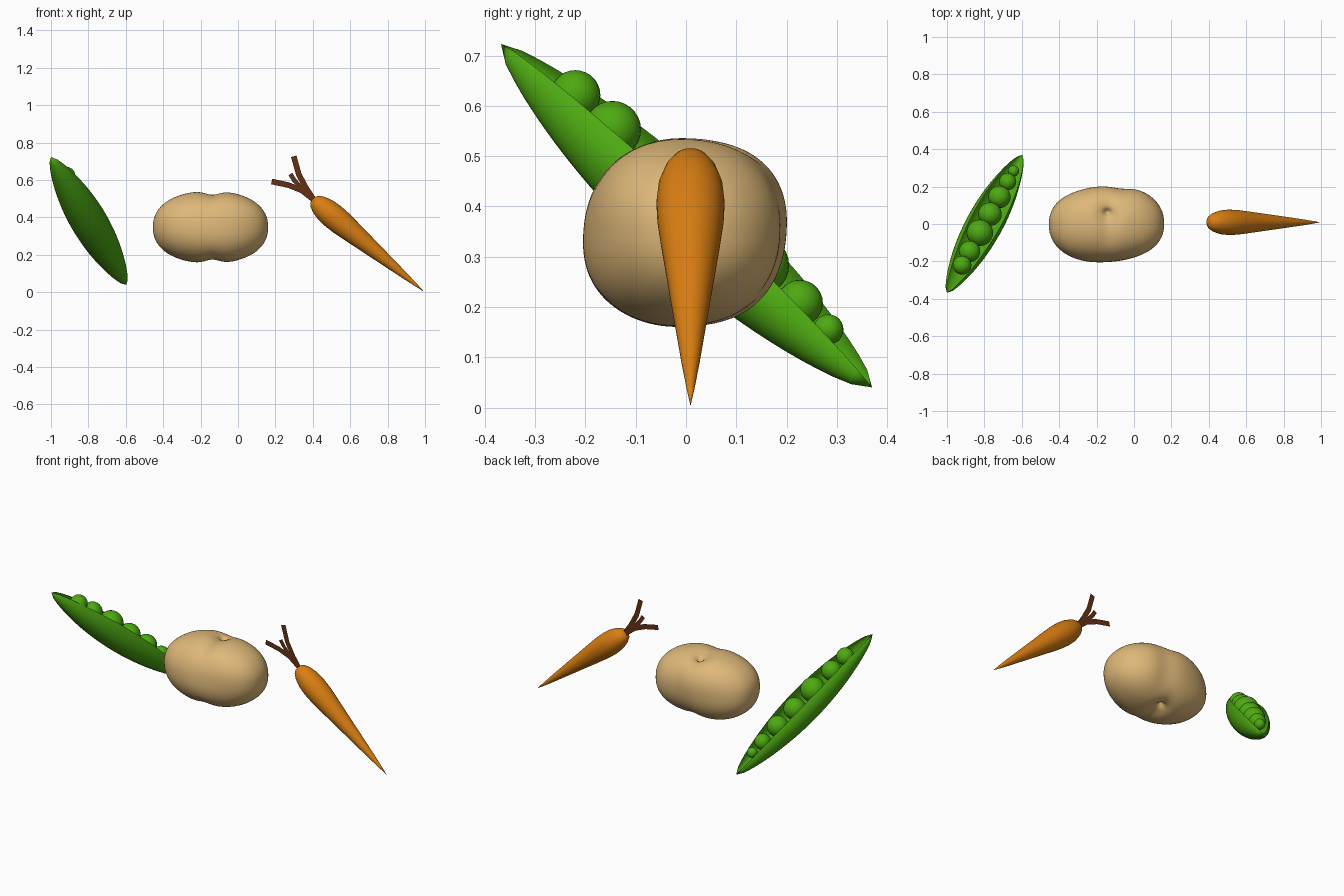
import bpy, bmesh, math
from mathutils import Vector, Matrix

if "Cube" in bpy.data.objects:
    bpy.data.objects.remove(bpy.data.objects["Cube"])


def material(name, rgb):
    m = bpy.data.materials.new(name)
    m.diffuse_color = (*rgb, 1)
    m.use_nodes = True
    m.node_tree.nodes["Principled BSDF"].inputs["Base Color"].default_value = m.diffuse_color
    return m


TAN = material("potato tan", (0.73, 0.48, 0.19))
ORANGE = material("carrot orange", (0.70, 0.21, 0.006))
BROWN = material("stalk brown", (0.13, 0.03, 0.007))
GREEN = material("pea green", (0.075, 0.40, 0.006))


def finish(bm, name, mat, angle=60):
    me = bpy.data.meshes.new(name)
    bm.normal_update()
    bm.to_mesh(me)
    bm.free()
    ob = bpy.data.objects.new(name, me)
    bpy.context.collection.objects.link(ob)
    me.materials.append(mat)
    bpy.ops.object.select_all(action='DESELECT')
    ob.select_set(True)
    bpy.context.view_layer.objects.active = ob
    bpy.ops.object.shade_smooth_by_angle(angle=math.radians(angle))
    return ob


def loft(bm, rings, closed):
    """Join equal-length rings of points with quads."""
    rows = [[bm.verts.new(p) for p in r] for r in rings]
    n = len(rows[0])
    for a, b in zip(rows, rows[1:]):
        for i in range(n if closed else n - 1):
            j = (i + 1) % n
            bm.faces.new((a[i], a[j], b[j], b[i]))
    bmesh.ops.remove_doubles(bm, verts=bm.verts, dist=1e-5)


# Potato: squarish ellipsoid, pinched into two lobes, with an eye above and below
def gauss(d, w):
    return math.exp(-(d / w) ** 2)


bm = bmesh.new()
bmesh.ops.create_icosphere(bm, subdivisions=6, radius=1)
for v in bm.verts:
    n = v.co.copy()
    k = sum(abs(c) ** 2.25 for c in n) ** (-1 / 2.25)
    p = Vector((n.x * 0.308, n.y * 0.203, n.z * 0.193)) * k
    side = abs(n.z) ** 2
    p.z *= 1 - 0.09 * gauss(p.x - 0.01, 0.05) * side          # valley between lobes
    eye = math.hypot(p.x - 0.005, p.y - 0.06)
    p.z *= 1 - side * (0.10 * gauss(eye, 0.06) + 0.16 * gauss(eye, 0.018))
    if p.y > 0:                                               # hollow at the back
        p.y *= 1 - 0.07 * gauss(p.x - 0.08, 0.07)
    p.y += 0.006 * math.sin(9 * p.x + 11 * p.z)               # gentle lumps
    v.co = p + Vector((-0.147, 0, 0.348))
finish(bm, "potato", TAN)

# Carrot: turned profile (distance along the root, radius)
top, tip = Vector((0.398, 0.009, 0.498)), Vector((0.995, 0.009, 0.003))
axis = (tip - top).normalized()
length = (tip - top).length
side, up = Vector((0, 1, 0)), axis.cross(Vector((0, 1, 0)))
profile = [(0, 0), (0.004, 0.022), (0.018, 0.038), (0.045, 0.052), (0.09, 0.064),
           (0.14, 0.068), (0.2, 0.066), (0.27, 0.059), (0.36, 0.049), (0.46, 0.038),
           (0.55, 0.028), (0.64, 0.018), (0.72, 0.008), (length, 0)]
bm = bmesh.new()
loft(bm, [[top + axis * s + (side * math.cos(a) + up * math.sin(a)) * r
           for a in (i * math.tau / 32 for i in range(32))] for s, r in profile], True)
bmesh.ops.recalc_face_normals(bm, faces=bm.faces)
finish(bm, "carrot_root", ORANGE, 80)

# Carrot stalks: flat ribbons in one upright plane (x, z centre lines)
STALKS = {
    "tall_stalk": [(0.405, 0.495), (0.365, 0.555), (0.325, 0.63), (0.298, 0.727)],
    "low_stalk": [(0.405, 0.495), (0.34, 0.545), (0.27, 0.573), (0.18, 0.592)],
    "short_stalk": [(0.385, 0.515), (0.335, 0.56), (0.30, 0.6), (0.28, 0.632)],
}
for name, pts in STALKS.items():
    pts = [Vector((x, 0.01, z)) for x, z in pts]
    rings = []
    for i, p in enumerate(pts):
        d = (pts[min(i + 1, 3)] - pts[max(i - 1, 0)]).normalized()
        w = Vector((d.z, 0, -d.x)) * (0.012 if name == "short_stalk" else 0.015)
        rings.append([p - w, p + w])
    bm = bmesh.new()
    loft(bm, rings, False)
    finish(bm, name, BROWN)

# Pea pod: open trough between two pointed ends
a, b = Vector((-1.0, -0.368, 0.723)), Vector((-0.597, 0.37, 0.04))
d = (b - a).normalized()
opening = (Vector((0, 0, 1)) - d * d.z).normalized()
across = d.cross(opening)
bm = bmesh.new()
rings = []
for i in range(29):
    t = i / 28
    r = 0.098 * max(0, math.sin(math.pi * t)) ** 0.65
    ring = []
    for j in range(25):
        ang = math.radians(-215 + 250 * j / 24)
        ring.append(a.lerp(b, t) + (across * math.cos(ang) + opening * math.sin(ang)) * r)
    rings.append(ring)
loft(bm, rings, False)
bmesh.ops.recalc_face_normals(bm, faces=bm.faces)
finish(bm, "pea_pod", GREEN)

# Peas: (position along the pod, radius)
PEAS = [(0.18, 0.05), (0.28, 0.057), (0.415, 0.071), (0.55, 0.063),
        (0.675, 0.06), (0.785, 0.046), (0.862, 0.03)]
for i, (t, r) in enumerate(PEAS):
    bm = bmesh.new()
    bmesh.ops.create_uvsphere(bm, u_segments=24, v_segments=14, radius=r,
                              matrix=Matrix.Translation(a.lerp(b, t) + opening * 0.027))
    finish(bm, f"pea_{i + 1}", GREEN)
